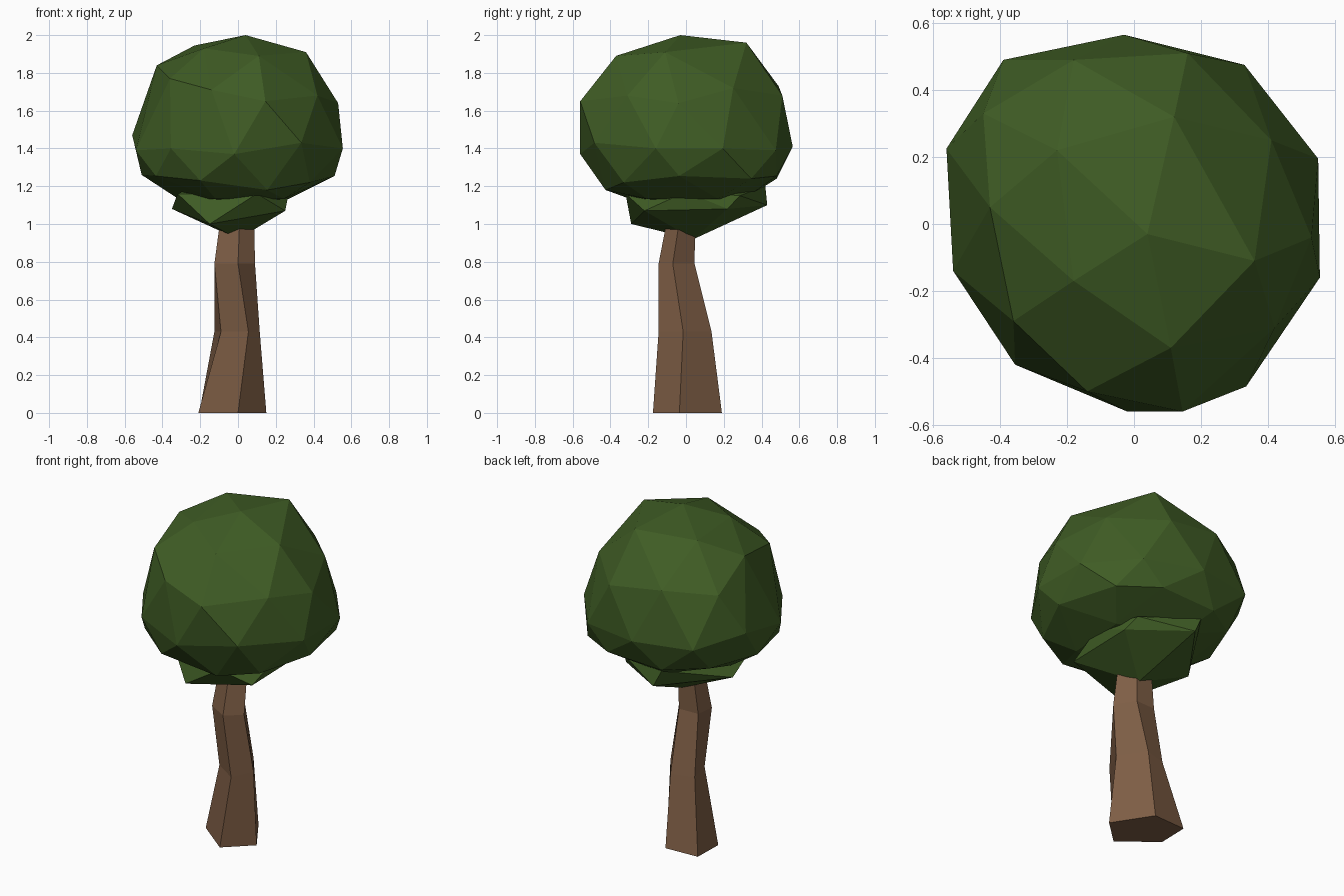
import bpy, bmesh
from mathutils import Vector, Matrix
from math import radians

if "Cube" in bpy.data.objects:
    bpy.data.objects.remove(bpy.data.objects["Cube"])


def material(name, color):
    m = bpy.data.materials.new(name)
    m.diffuse_color = (*color, 1)
    m.use_nodes = True
    m.node_tree.nodes["Principled BSDF"].inputs["Base Color"].default_value = m.diffuse_color
    return m


bark = material("brown bark", (0.21, 0.112, 0.06))
leaf = material("dark green leaves", (0.05, 0.108, 0.018))


def finish(bm, name, mat):
    bmesh.ops.recalc_face_normals(bm, faces=bm.faces[:])
    mesh = bpy.data.meshes.new(name)
    bm.to_mesh(mesh)
    bm.free()
    mesh.materials.append(mat)
    ob = bpy.data.objects.new(name, mesh)
    bpy.context.collection.objects.link(ob)
    return ob


# Trunk: crooked five-sided loft
sections = [
    (0.00, [(0, -.175), (.15, -.035), (.005, .19), (-.205, .18), (-.21, -.01)]),
    (0.43, [(.055, -.145), (.115, -.015), (.01, .135), (-.125, .095), (-.09, -.05)]),
    (0.79, [(0, -.145), (.09, -.07), (.016, .045), (-.11, .04), (-.125, -.07)]),
    (1.05, [(.01, -.095), (.085, -.03), (.02, .05), (-.08, .05), (-.09, -.04)]),
]
bm = bmesh.new()
rings = [[bm.verts.new((x, y, z)) for x, y in pts] for z, pts in sections]
for low, high in zip(rings, rings[1:]):
    for i in range(5):
        j = (i + 1) % 5
        bm.faces.new((low[i], low[j], high[j], high[i]))
bm.faces.new(rings[0][::-1])
bm.faces.new(rings[-1])
finish(bm, "trunk", bark)

# Lower leaf clump: irregular icosahedron as a hull
bm = bmesh.new()
for p in [(0, .04, .92),
          (-.15, -.29, 1.0), (.25, -.22, 1.07), (.25, .22, 1.08), (-.08, .43, 1.1), (-.35, .05, 1.08),
          (.1, -.32, 1.16), (.27, 0, 1.17), (.21, .285, 1.15), (-.13, .42, 1.2), (-.32, -.17, 1.16),
          (0, .05, 1.3)]:
    bm.verts.new(p)
bmesh.ops.convex_hull(bm, input=bm.verts[:])
bmesh.ops.delete(bm, geom=[v for v in bm.verts if not v.link_faces], context='VERTS')
finish(bm, "lower_leaves", leaf)

# Main crown: icosphere with a flattened underside
bm = bmesh.new()
bmesh.ops.create_icosphere(bm, subdivisions=2, radius=1, matrix=Matrix.Rotation(radians(-4), 4, 'Z'))
for v in bm.verts:
    x, y, z = v.co.normalized()
    r = (x * x + y * y) ** 0.5
    n = 2.5 if z > 0 else 3
    s = (r ** n + abs(z) ** n) ** (-1 / n)
    v.co = (x * s * .55, y * s * .555, 1.45 + z * s * (.55 if z > 0 else .34))

# Pull the nearest corners to the uneven outline, ring by ring
cap = [(.04, -.03, 2.0), (-.23, .22, 1.945), (.12, .32, 1.96), (.36, -.11, 1.91),
       (.11, -.37, 1.89), (-.18, -.17, 1.93)]
shoulder = [(.53, -.04, 1.64), (.16, .51, 1.68), (-.45, .33, 1.71), (-.36, -.29, 1.77), (.145, -.56, 1.65),
            (.41, .25, 1.72), (-.18, .49, 1.73), (-.43, .05, 1.84), (-.14, -.5, 1.71), (.42, -.31, 1.68)]
girth = [(.55, .195, 1.4), (.33, .475, 1.39), (-.03, .565, 1.41), (-.39, .49, 1.42), (-.56, .225, 1.47),
         (-.54, -.14, 1.39), (-.355, -.42, 1.4), (-.02, -.56, 1.37), (.335, -.485, 1.43), (.555, -.16, 1.4)]
rim = [(.42, .345, 1.24), (-.17, .48, 1.24), (-.51, .04, 1.26), (-.2, -.45, 1.23), (.38, -.33, 1.22),
       (.155, -.426, 1.18)]
free = list(bm.verts)
for p in map(Vector, cap + girth + shoulder + rim):
    v = min(free, key=lambda c: (c.co - p).length)
    v.co = p
    free.remove(v)
finish(bm, "crown_leaves", leaf)
